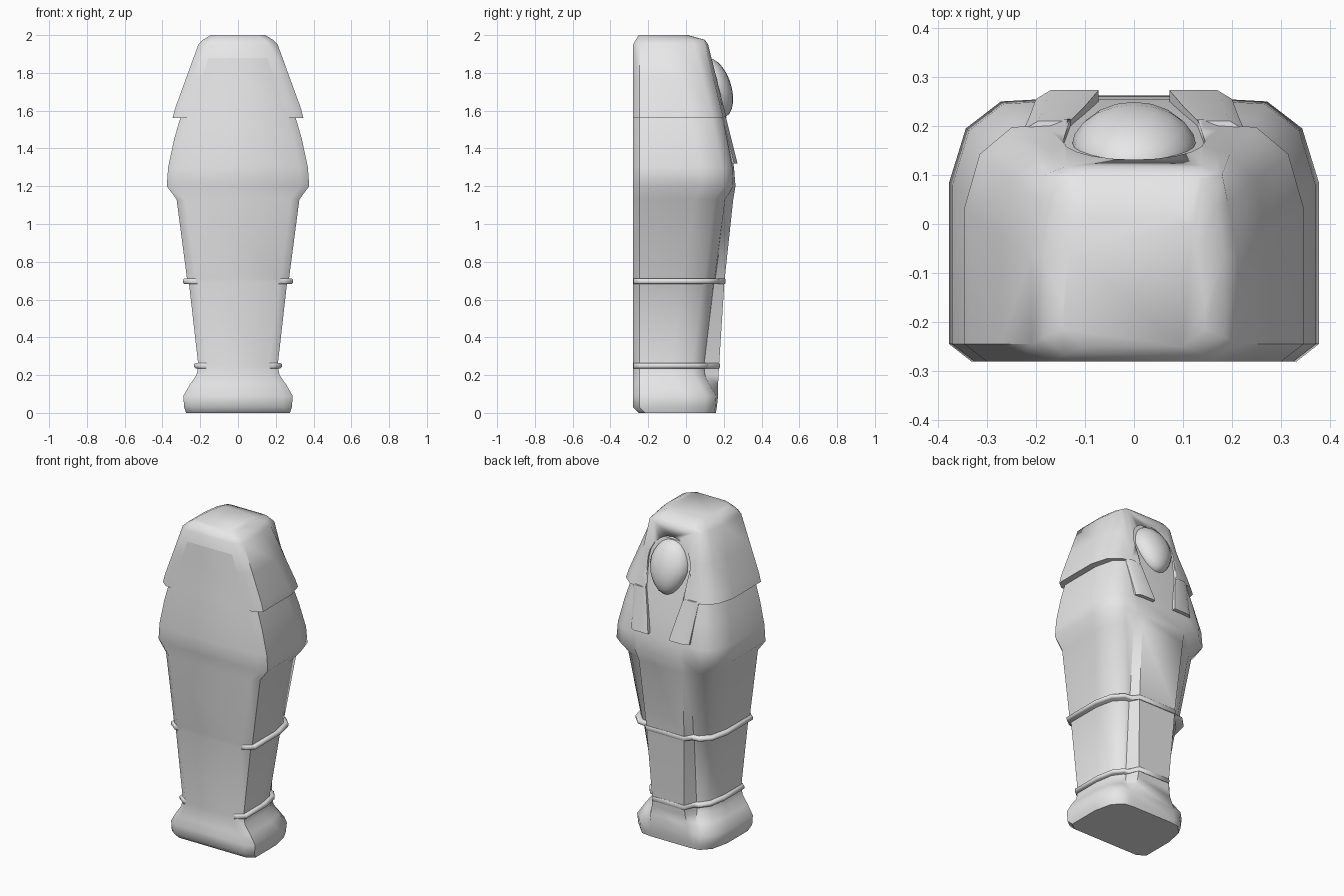
import bpy, bmesh, math
from mathutils import Vector

cube = bpy.data.objects.get("Cube")
if cube:
    bpy.data.objects.remove(cube, do_unlink=True)

stone = bpy.data.materials.new("pale_grey_stone")
stone.use_nodes = True
stone.diffuse_color = (0.8, 0.8, 0.8, 1)
stone.node_tree.nodes["Principled BSDF"].inputs["Base Color"].default_value = (0.8, 0.8, 0.8, 1)
BACK = -0.28


def finish(name, bm, angle=45):
    bmesh.ops.recalc_face_normals(bm, faces=bm.faces[:])
    mesh = bpy.data.meshes.new(name)
    bm.to_mesh(mesh)
    bm.free()
    mesh.materials.append(stone)
    ob = bpy.data.objects.new(name, mesh)
    bpy.context.collection.objects.link(ob)
    bpy.ops.object.select_all(action="DESELECT")
    ob.select_set(True)
    bpy.context.view_layer.objects.active = ob
    bpy.ops.object.shade_smooth_by_angle(angle=math.radians(angle))
    return ob


def section(z, w, ridge, front, s, back=BACK):
    """Flat-backed outline with rounded front corners and a raised ridge."""
    half = [(s, ridge), (s + 0.03, front), (max(w * 0.72, s + 0.04), front - 0.005),
            (w * 0.91, front - 0.06), (w, front - 0.17),
            (w, back + 0.035), (w - 0.045, back)]
    pts = half + [(-x, y) for x, y in reversed(half)]
    return [Vector((x, y, z)) for x, y in pts]


def loft(name, rings, angle=45):
    bm = bmesh.new()
    rows = [[bm.verts.new(p) for p in ring] for ring in rings]
    n = len(rows[0])
    for a, b in zip(rows, rows[1:]):
        for i in range(n):
            j = (i + 1) % n
            bm.faces.new((a[i], a[j], b[j], b[i]))
    bm.faces.new(rows[0])
    bm.faces.new(rows[-1])
    return finish(name, bm, angle)


def hood_front(z):
    return 0.11 + 0.25 * (1.98 - z)


# Coffin body: height, half width, ridge front, side front, ridge half width
body = [(0.0, 0.275, 0.158, 0.155, 0.13, -0.25), (0.03, 0.285, 0.163, 0.16, 0.13),
        (0.09, 0.29, 0.17, 0.165, 0.13), (0.15, 0.255, 0.17, 0.13, 0.125),
        (0.2, 0.22, 0.172, 0.1, 0.115), (0.25, 0.21, 0.175, 0.095, 0.11),
        (0.69, 0.26, 0.203, 0.148, 0.13), (0.71, 0.27, 0.205, 0.155, 0.13),
        (1.13, 0.325, 0.25, 0.212, 0.15), (1.2, 0.377, 0.262, 0.255, 0.15),
        (1.3, 0.37, 0.254, 0.25, 0.15), (1.45, 0.338, 0.225, 0.222, 0.13),
        (1.57, 0.303, 0.2, 0.197, 0.12), (1.88, 0.2, 0.13, 0.128, 0.1)]
loft("coffin_body", [section(*r) for r in body])

# Raised bands around the shins and ankles
for name, z, w, ridge, front, s in (("shin_band", 0.697, 0.292, 0.209, 0.178, 0.13),
                                    ("ankle_band", 0.25, 0.232, 0.179, 0.12, 0.11)):
    rings = [section(z + dz, w - inset, ridge - inset * 0.3, front - inset, s, BACK + 0.001)
             for dz, inset in ((-0.014, 0.008), (-0.008, 0), (0.008, 0), (0.014, 0.008))]
    loft(name, rings, 60)

# Headdress
hood = [(1.562, 0.346, 0.2), (1.61, 0.334, 0.2), (1.78, 0.272, 0.17), (1.95, 0.21, 0.12)]
rings = [section(z, w, hood_front(z), hood_front(z) - 0.012, 0.14) for z, w, s in hood]
rings.append(section(1.975, 0.185, 0.1, 0.097, 0.1, -0.266))
rings.append(section(2.0, 0.145, 0.01, 0.007, 0.08, -0.25))
headdress = loft("headdress", rings)

# Arched opening cut around the face
bm = bmesh.new()
outline = [(0.13, 1.5), (0.13, 1.57)]
outline += [(0.145 * math.cos(t * math.pi / 10), 1.74 + 0.155 * math.sin(t * math.pi / 10))
            for t in range(11)]
outline += [(-0.13, 1.57), (-0.13, 1.5)]
base = bm.faces.new([bm.verts.new((x, 0.1, z)) for x, z in outline])
out = bmesh.ops.extrude_face_region(bm, geom=[base])
bmesh.ops.translate(bm, vec=(0, 0.3, 0),
                    verts=[v for v in out["geom"] if isinstance(v, bmesh.types.BMVert)])
cutter = finish("face_opening_cutter", bm)
cutter.hide_render = True
cutter.hide_set(True)
cut = headdress.modifiers.new("face_opening", "BOOLEAN")
cut.operation = "DIFFERENCE"
cut.solver = "EXACT"
cut.object = cutter
bpy.context.view_layer.objects.active = headdress
bpy.ops.object.modifier_apply(modifier=cut.name)
bpy.data.objects.remove(cutter, do_unlink=True)

# Hanging flaps on the chest, mirrored
for side, label in ((1, "left"), (-1, "right")):
    rings = []
    for z, inner, outer in ((1.32, 0.072, 0.2), (1.45, 0.1, 0.212), (1.57, 0.13, 0.225)):
        y = hood_front(z)
        rings.append([Vector((side * x, v, z)) for x, v in
                      ((inner, y - 0.09), (inner, y - 0.002), (outer - 0.03, y - 0.002),
                       (outer, y - 0.02), (outer + 0.015, y - 0.09))])
    loft(label + "_headdress_flap", rings, 35)

# Face: an oval leaning forward towards a narrower chin
bm = bmesh.new()
bmesh.ops.create_uvsphere(bm, u_segments=20, v_segments=12, radius=1)
for v in bm.verts:
    x, y, z = v.co
    narrow = 1 + 0.2 * min(z, 0)
    v.co = (0.128 * x * narrow, 0.155 + 0.088 * y - 0.035 * z, 1.72 + 0.158 * z)
finish("face", bm, 60)
